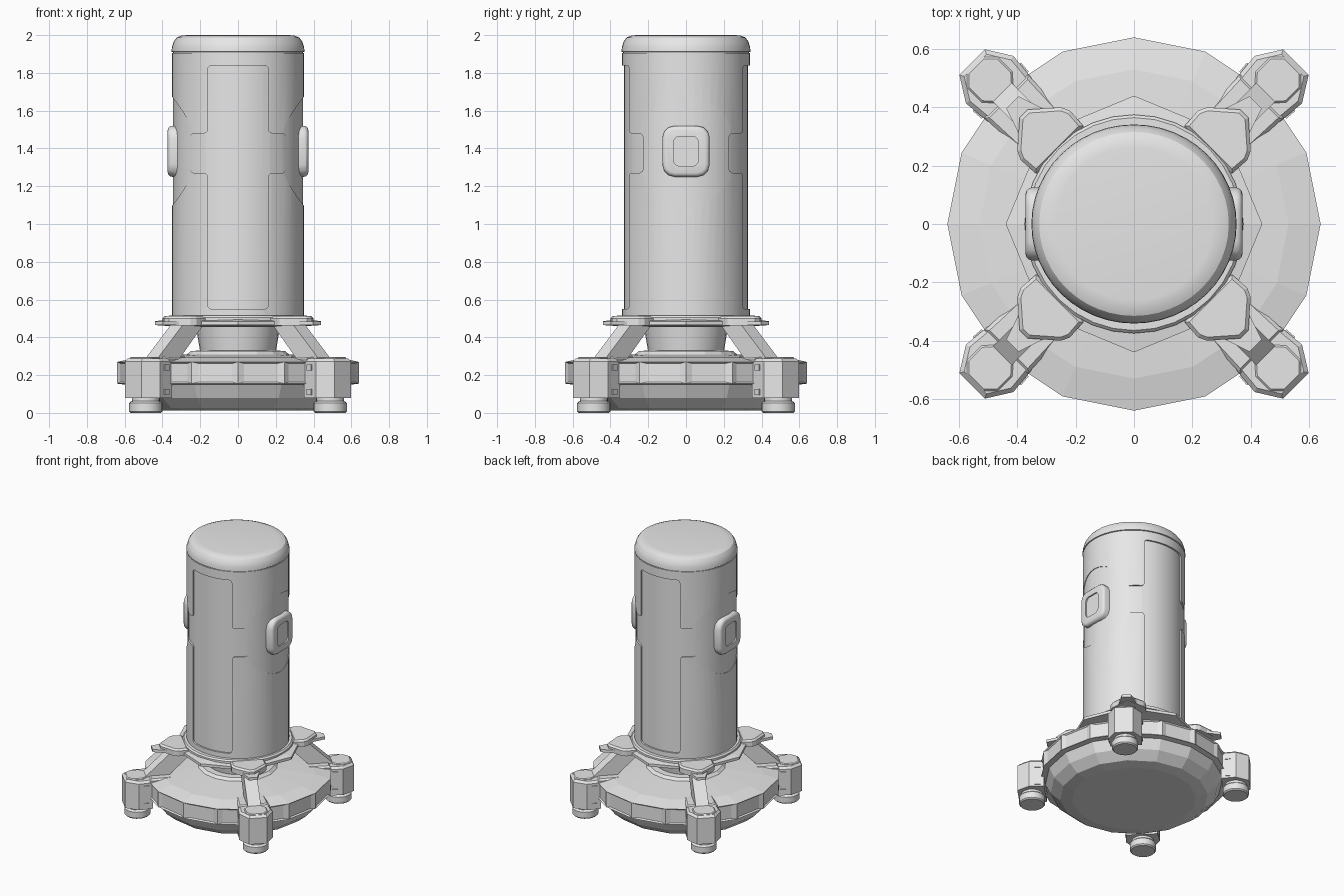
import bpy, bmesh, math
from mathutils import Matrix, Vector

if "Cube" in bpy.data.objects:
    bpy.data.objects.remove(bpy.data.objects["Cube"], do_unlink=True)

grey = bpy.data.materials.new("light grey")
grey.use_nodes = True
grey.diffuse_color = (0.8, 0.8, 0.8, 1)
grey.node_tree.nodes["Principled BSDF"].inputs["Base Color"].default_value = (0.8, 0.8, 0.8, 1)

R = 0.35         # body radius
SQUASH = 0.97    # body is slightly shallower than wide
MID = 1.385      # height of the side buttons


def finish(name, bm, smooth=False):
    bmesh.ops.recalc_face_normals(bm, faces=bm.faces)
    mesh = bpy.data.meshes.new(name)
    bm.to_mesh(mesh)
    bm.free()
    mesh.materials.append(grey)
    if smooth:
        mesh.shade_smooth()
        mesh.set_sharp_from_angle(angle=math.radians(30))
    obj = bpy.data.objects.new(name, mesh)
    bpy.context.collection.objects.link(obj)
    return obj


def lathe_bm(profile, sides, squash=1.0):
    """Closed solid from (radius, height) points, bottom to top."""
    bm = bmesh.new()
    rings = []
    for r, z in profile:
        angles = [math.tau * i / sides for i in range(sides)]
        rings.append([bm.verts.new((r * math.cos(a), r * math.sin(a) * squash, z)) for a in angles])
    for low, high in zip(rings, rings[1:]):
        for i in range(sides):
            j = (i + 1) % sides
            bm.faces.new((low[i], low[j], high[j], high[i]))
    bm.faces.new(rings[0][::-1])
    bm.faces.new(rings[-1])
    bmesh.ops.recalc_face_normals(bm, faces=bm.faces)
    return bm


def lathe(name, profile, sides, squash=1.0, smooth=False):
    return finish(name, lathe_bm(profile, sides, squash), smooth)


def prism_bm(points, a, b, corner=0.0, segments=3):
    """Outline in x, y, extruded along z from a to b, with rounded corners."""
    bm = bmesh.new()
    bm.faces.new([bm.verts.new((x, y, a)) for x, y in points])
    if corner:
        bmesh.ops.bevel(bm, geom=bm.verts[:], offset=corner, segments=segments,
                        profile=0.5, affect='VERTICES')
    new = bmesh.ops.extrude_face_region(bm, geom=bm.faces[:])["geom"]
    bmesh.ops.translate(bm, verts=[v for v in new if isinstance(v, bmesh.types.BMVert)],
                        vec=(0, 0, b - a))
    bmesh.ops.recalc_face_normals(bm, faces=bm.faces)
    return bm


def prism(name, points, a, b, matrix, chamfer=0.0, smooth=False, corner=0.0):
    bm = prism_bm(points, a, b, corner)
    if chamfer:
        top = [e for e in bm.edges if all(v.co.z > b - 1e-5 for v in e.verts)]
        bmesh.ops.bevel(bm, geom=top, offset=chamfer, segments=3 if smooth else 1,
                        profile=0.5, affect='EDGES')
    bmesh.ops.transform(bm, matrix=matrix, verts=bm.verts)
    return finish(name, bm, smooth)


def mirrored(half):
    """Complete an outline given for positive y, ordered along x."""
    return half + [(x, -y) for x, y in reversed(half)]


def subtract(obj, cutter):
    mod = obj.modifiers.new("cut", 'BOOLEAN')
    mod.operation = 'DIFFERENCE'
    mod.solver = 'EXACT'
    mod.object = cutter
    bpy.context.view_layer.update()
    result = bpy.data.meshes.new_from_object(obj.evaluated_get(bpy.context.evaluated_depsgraph_get()))
    obj.modifiers.clear()
    obj.data = result
    bpy.data.objects.remove(cutter, do_unlink=True)


def recess(body, outline, matrix, depth, corner=0.0):
    """Sink an outline into the curved body by an even depth."""
    cutter = prism("recess_cutter", outline, 0.1, 0.5, matrix, corner=corner)
    core = lathe("recess_core", [(R - depth, 0.2), (R - depth, 2.2)], 48, SQUASH)
    subtract(cutter, core)
    subtract(body, cutter)


def facing(angle):
    """Frame whose x is sideways, y is up and z points outward."""
    return Matrix.Rotation(angle, 4, 'Z') @ Matrix.Rotation(math.pi / 2, 4, 'X')


# Main body with sunken front and back panels and round side recesses
body = lathe("body", [(R, 0.49), (R, 1.905)], 48, SQUASH)
right_edge = [(0.16, 0.55), (0.16, 1.27), (0.252, 1.27), (0.252, 1.48), (0.16, 1.48), (0.16, 1.84)]
panel = right_edge + [(-x, z) for x, z in reversed(right_edge)]
disc = [(0.27 * math.cos(math.tau * i / 40), MID + 0.29 * math.sin(math.tau * i / 40))
        for i in range(40)]
for turn in (0, math.pi):
    recess(body, panel, facing(turn), 0.012, 0.02)
    recess(body, disc, facing(turn + math.pi / 2), 0.005)
body.data.shade_smooth()
body.data.set_sharp_from_angle(angle=math.radians(30))

# Rounded cap
lathe("cap", [(R - 0.006, 1.9), (R - 0.006, 1.91), (R + 0.002, 1.912), (R, 1.935), (0.341, 1.965),
              (0.325, 1.987), (0.3, 1.997), (0.27, 2.0)], 48, SQUASH, True)

# Side buttons with a sunken centre
for side, turn in (("left", math.pi / 2), ("right", -math.pi / 2)):
    rim = [(sx * 0.125, MID + sz * 0.135) for sx, sz in ((-1, -1), (1, -1), (1, 1), (-1, 1))]
    button = prism(side + "_button", rim, 0.3, 0.372, facing(turn), 0.022, True, 0.065)
    dip = [(x * 0.52, MID + (z - MID) * 0.58) for x, z in rim]
    subtract(button, prism("dip_cutter", dip, 0.362, 0.4, facing(turn), corner=0.03))
    button.data.set_sharp_from_angle(angle=math.radians(30))

# Sixteen-sided base with a sunken panel in each rim face
bm = lathe_bm([(0.42, 0.012), (0.5, 0.025), (0.565, 0.08), (0.6, 0.15), (0.64, 0.155), (0.64, 0.27),
               (0.53, 0.293), (0.27, 0.31), (0.25, 0.328), (0.2, 0.33)], 16)
rim_faces = [f for f in bm.faces if abs(f.normal.z) < 0.1 and f.calc_center_median().xy.length > 0.6]
bmesh.ops.inset_individual(bm, faces=rim_faces, thickness=0.012)
for f in rim_faces:
    centre, normal = f.calc_center_median(), f.normal.copy()
    for v in f.verts:
        offset = v.co - centre
        v.co -= Vector((offset.x, offset.y, 0)) * 0.22 + normal * 0.01
finish("base", bm)

# Neck and collar under the body
lathe("neck", [(0.2, 0.32), (0.205, 0.35), (0.225, 0.47)], 32, smooth=True)
lathe("collar_plate", [(0.3, 0.455), (0.44, 0.465), (0.44, 0.485), (0.37, 0.495)], 8)
lathe("collar_ring", [(0.375, 0.48), (0.375, 0.505), (0.365, 0.515)], 32, smooth=True)

# Four diagonal legs
foot = mirrored([(0.6, 0.106), (0.7, 0.115), (0.785, 0.062)])
beam = mirrored([(0.3, 0.085), (0.45, 0.098), (0.62, 0.105)])
cap = mirrored([(0.62, 0.035), (0.665, 0.075), (0.735, 0.075), (0.77, 0.04)])
bracket = mirrored([(0.36, 0.115), (0.43, 0.12), (0.46, 0.106), (0.535, 0.02)])
lug = mirrored([(0.42, 0.06), (0.5, 0.06), (0.59, 0.03)])
strut = [(0.3, 0.47), (0.5, 0.27), (0.66, 0.27), (0.645, 0.29), (0.455, 0.47)]
for i, where in enumerate(("back_left", "back_right", "front_right", "front_left")):
    spin = Matrix.Rotation(math.radians(45 + 90 * i), 4, 'Z')
    prism(where + "_foot", foot, 0.08, 0.288, spin, 0.015)
    prism(where + "_foot_cap", cap, 0.28, 0.296, spin, 0.006)
    prism(where + "_beam", beam, 0.17, 0.296, spin, 0.012)
    prism(where + "_bracket", bracket, 0.462, 0.512, spin, 0.012)
    prism(where + "_lug", lug, 0.465, 0.485, spin)
    prism(where + "_strut", strut, -0.045, 0.045, spin @ Matrix.Rotation(math.pi / 2, 4, 'X'))
    # Small bolts on both flanks of the foot
    for side in (-1, 1):
        for z in (0.11, 0.24):
            bolt = [(x, side * y) for x, y in ((0.625, 0.1), (0.665, 0.1), (0.665, 0.117), (0.625, 0.114))]
            prism(where + "_bolt", bolt, z - 0.016, z + 0.016, spin)
    # Round foot pad
    pad = lathe(where + "_foot_pad", [(0.08, 0), (0.088, 0.008), (0.088, 0.052), (0.08, 0.06),
                                      (0.074, 0.062), (0.074, 0.09)], 24, smooth=True)
    pad.data.transform(spin @ Matrix.Translation((0.69, 0, 0)))
